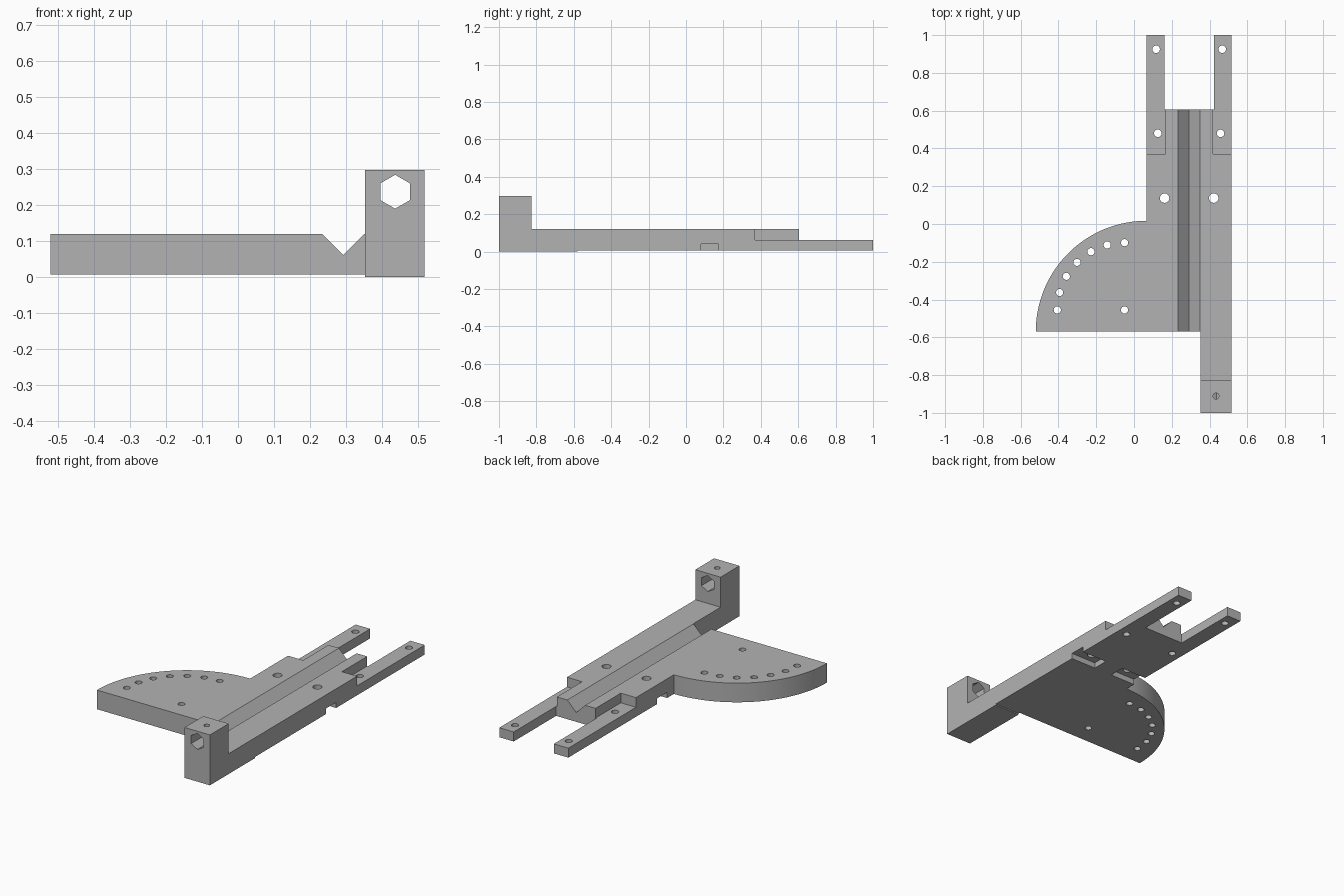
import bpy, bmesh, math
from mathutils import Vector

if "Cube" in bpy.data.objects:
    bpy.data.objects.remove(bpy.data.objects["Cube"], do_unlink=True)

grey = bpy.data.materials.new("plain_grey")
grey.use_nodes = True
colour = (0.45, 0.45, 0.45, 1)
grey.diffuse_color = colour
grey.node_tree.nodes["Principled BSDF"].inputs["Base Color"].default_value = colour

# heights and edges shared by several parts
BASE, TOP, RAIL_TOP = 0.007, 0.12, 0.063
LEFT, RIGHT, MID = 0.517, 0.067, 0.292
FRONT, BACK, STEP = -0.57, 0.605, 0.37
ARM_X = 0.352


def prism(name, points, axis, lo, hi):
    """Extrude a closed 2D outline along x, y or z from lo to hi."""
    place = {"x": lambda a, b: (lo, a, b),
             "y": lambda a, b: (a, lo, b),
             "z": lambda a, b: (a, b, lo)}[axis]
    bm = bmesh.new()
    face = bm.faces.new([bm.verts.new(place(a, b)) for a, b in points])
    out = bmesh.ops.extrude_face_region(bm, geom=[face])
    shift = Vector([hi - lo if axis == c else 0 for c in "xyz"])
    verts = [g for g in out["geom"] if isinstance(g, bmesh.types.BMVert)]
    bmesh.ops.translate(bm, verts=verts, vec=shift)
    bmesh.ops.recalc_face_normals(bm, faces=bm.faces)
    mesh = bpy.data.meshes.new(name)
    bm.to_mesh(mesh)
    bm.free()
    mesh.materials.append(grey)
    obj = bpy.data.objects.new(name, mesh)
    bpy.context.collection.objects.link(obj)
    return obj


def rect(a0, a1, b0, b1):
    return [(a0, b0), (a1, b0), (a1, b1), (a0, b1)]


def ring(a, b, r, n, start=0.0):
    return [(a + r * math.cos(start + math.tau * i / n),
             b + r * math.sin(start + math.tau * i / n)) for i in range(n)]


def combine(target, tool, operation):
    """Apply one boolean to the target and discard the tool."""
    mod = target.modifiers.new("combine", "BOOLEAN")
    mod.operation, mod.solver, mod.object = operation, "EXACT", tool
    bpy.ops.object.select_all(action="DESELECT")
    bpy.context.view_layer.objects.active = target
    target.select_set(True)
    bpy.ops.object.modifier_apply(modifier=mod.name)
    bpy.data.objects.remove(tool, do_unlink=True)


# bed outline: arm, two rear rails and quarter-round table
radius = 0.587
arc = [(RIGHT + radius * math.cos(t), FRONT + radius * math.sin(t))
       for t in (math.radians(90 + 90 * i / 40) for i in range(41))]
outline = [(ARM_X, FRONT), (ARM_X, -1), (LEFT, -1), (LEFT, 1),
           (0.423, 1), (0.423, BACK), (0.161, BACK), (0.161, 1),
           (RIGHT, 1)] + arc
bed = prism("guide_bed", outline, "z", BASE, TOP)

# raised front post with its slightly lower arm base
post = [(-1, 0), (-0.58, 0), (-0.58, TOP), (-0.825, TOP),
        (-0.825, 0.297), (-1, 0.297)]
combine(bed, prism("post", post, "x", ARM_X, LEFT), "UNION")

cutters = []

# V groove along the bed
groove = [(MID - 0.1175, TOP + 0.06), (MID, 0.0615), (MID + 0.1175, TOP + 0.06)]
cutters.append(prism("groove_cutter", groove, "y", FRONT - 0.01, BACK + 0.1))

# lowered rails and underside nut slots, mirrored about the groove
for side in (-1, 1):
    inner, outer = MID + side * 0.126, MID + side * 0.3
    cutters.append(prism("step_cutter", rect(inner, outer, STEP, 1.1),
                         "z", RAIL_TOP, 0.2))
    inner = MID + side * 0.06
    cutters.append(prism("slot_cutter", rect(inner, outer, 0.08, 0.175),
                         "z", -0.05, 0.04))
    for dx, y, r in ((0.175, 0.925, 0.02), (0.166, 0.48, 0.02), (0.13, 0.137, 0.025)):
        cutters.append(prism("screw_hole", ring(MID + side * dx, y, r, 24),
                             "z", -0.1, 0.2))

# table holes: pivot and an arc of index holes around it
pivot = (-0.05, -0.455)
cutters.append(prism("pivot_hole", ring(*pivot, 0.019, 24), "z", -0.1, 0.2))
for i in range(7):
    t = math.radians(90 + 15 * i)
    spot = (pivot[0] + 0.356 * math.cos(t), pivot[1] + 0.356 * math.sin(t))
    cutters.append(prism("index_hole", ring(*spot, 0.019, 24), "z", -0.1, 0.2))

# hexagonal bore through the post, with a small hole down into it
cutters.append(prism("hex_bore", ring(0.436, 0.237, 0.047, 6, math.pi / 6),
                     "y", -1.1, -0.7))
cutters.append(prism("post_hole", ring(0.434, -0.911, 0.016, 24), "z", 0.237, 0.4))

for cutter in cutters:
    combine(bed, cutter, "DIFFERENCE")

bpy.ops.object.select_all(action="DESELECT")
bed.select_set(True)
bpy.context.view_layer.objects.active = bed
bpy.ops.object.shade_smooth_by_angle(angle=math.radians(30))
